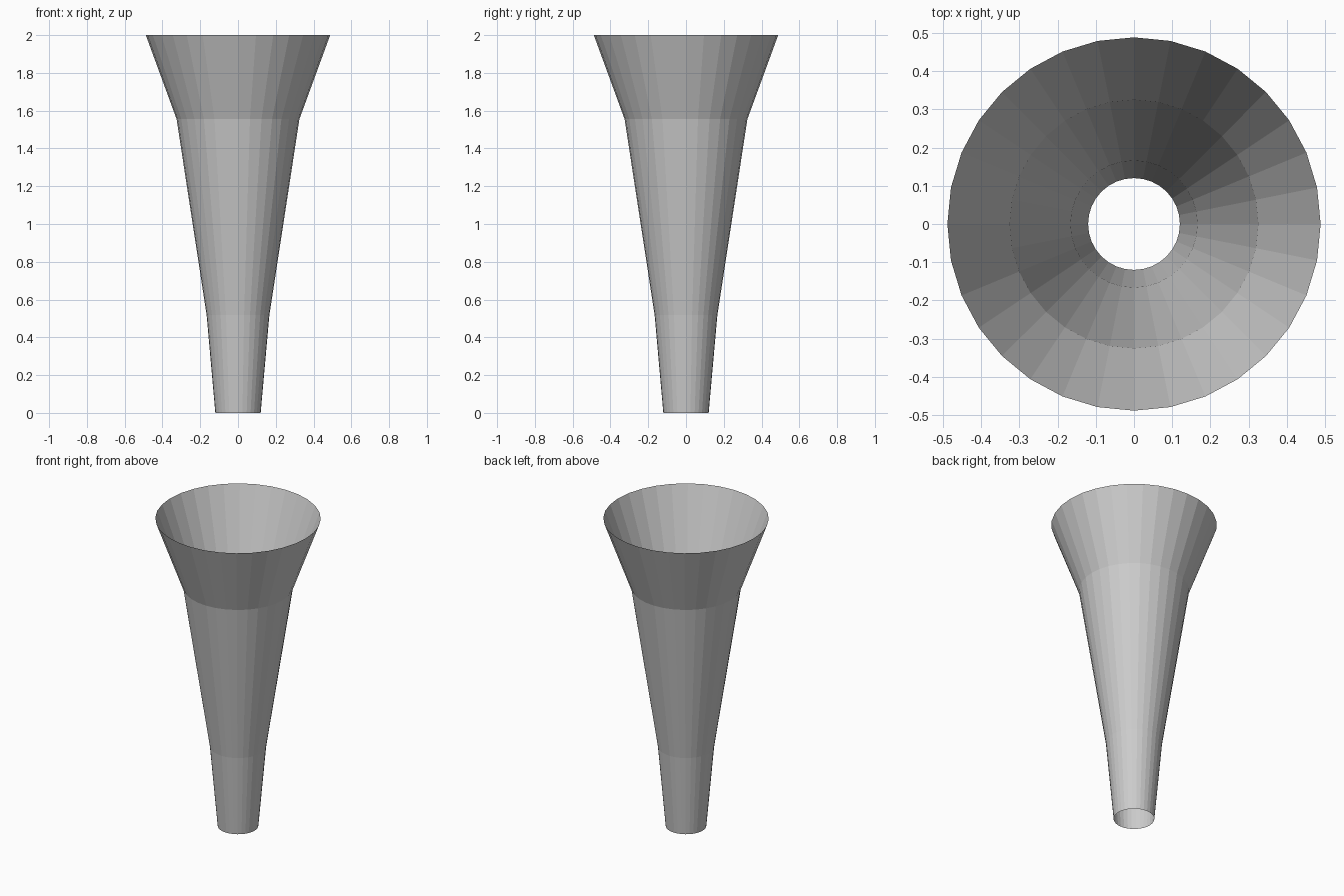
import bpy, bmesh
from math import cos, sin, tau

if "Cube" in bpy.data.objects:
    bpy.data.objects.remove(bpy.data.objects["Cube"])

SIDES = 32
# Flared profile: (radius, height) from bottom rim to top rim
PROFILE = [(0.12, 0.0), (0.166, 0.517), (0.325, 1.555), (0.488, 2.0)]


def lathe(name, profile, sides):
    """Open-ended, flat-shaded surface of revolution about z."""
    bm = bmesh.new()
    rings = [[bm.verts.new((r * cos(tau * i / sides), r * sin(tau * i / sides), z))
              for i in range(sides)] for r, z in profile]
    for low, high in zip(rings, rings[1:]):
        for i in range(sides):
            j = (i + 1) % sides
            bm.faces.new((low[i], low[j], high[j], high[i]))
    mesh = bpy.data.meshes.new(name)
    bm.to_mesh(mesh)
    bm.free()
    obj = bpy.data.objects.new(name, mesh)
    bpy.context.collection.objects.link(obj)
    return obj


# Thin-walled funnel, open at both ends
lathe("flared_funnel", PROFILE, SIDES)
